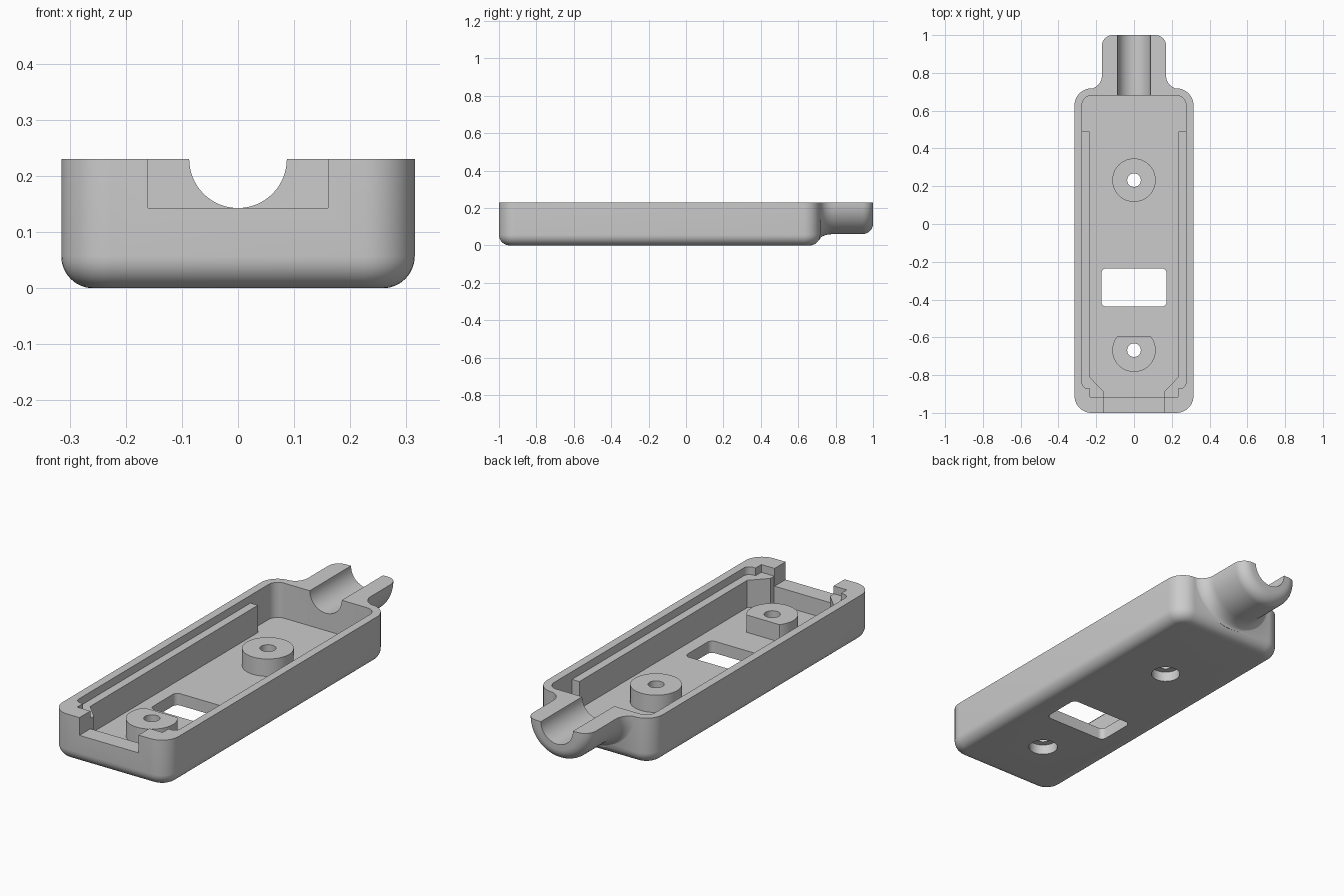
import bpy, bmesh, math
from mathutils import Vector

cube = bpy.data.objects.get("Cube")
if cube:
    bpy.data.objects.remove(cube, do_unlink=True)

TOP, FLOOR, LEDGE, BOSS = 0.23, 0.058, 0.192, 0.143
EDGE = 0.057

grey = bpy.data.materials.new("plain grey")
grey.use_nodes = True
grey.diffuse_color = (0.6, 0.6, 0.6, 1)
grey.node_tree.nodes["Principled BSDF"].inputs["Base Color"].default_value = (0.6, 0.6, 0.6, 1)


def rounded(corners, segs=10):
    """Outline from (x, y, radius) corners."""
    out = []
    for i, (x, y, r) in enumerate(corners):
        p = Vector((x, y, 0))
        if r <= 0:
            out.append(p)
            continue
        a = (Vector((*corners[i - 1][:2], 0)) - p).normalized()
        b = (Vector((*corners[(i + 1) % len(corners)][:2], 0)) - p).normalized()
        half = a.angle(b) / 2
        centre = p + (a + b).normalized() * (r / math.sin(half))
        start = (p + a * (r / math.tan(half)) - centre).normalized()
        end = (p + b * (r / math.tan(half)) - centre).normalized()
        out += [centre + start.slerp(end, k / segs).normalized() * r for k in range(segs + 1)]
    return out


def rect(x, y0, y1, r0=0, r1=0):
    return [(-x, y0, r0), (x, y0, r0), (x, y1, r1), (-x, y1, r1)]


def loft(name, rings):
    """Solid skinned through rings of equal point count."""
    bm = bmesh.new()
    rows = [[bm.verts.new(p) for p in ring] for ring in rings]
    n = len(rows[0])
    for low, high in zip(rows, rows[1:]):
        for i in range(n):
            j = (i + 1) % n
            bm.faces.new((low[i], low[j], high[j], high[i]))
    bm.faces.new(rows[0][::-1])
    bm.faces.new(rows[-1])
    bmesh.ops.recalc_face_normals(bm, faces=bm.faces)
    mesh = bpy.data.meshes.new(name)
    bm.to_mesh(mesh)
    bm.free()
    mesh.materials.append(grey)
    obj = bpy.data.objects.new(name, mesh)
    bpy.context.collection.objects.link(obj)
    return obj


def prism(name, corners, z0, z1):
    outline = rounded(corners)
    return loft(name, [[p + Vector((0, 0, z)) for p in outline] for z in (z0, z1)])


def ellipse(y, w, d, n=64):
    """Upright ring around the cable axis."""
    return [(w * math.cos(t), y, TOP + d * math.sin(t))
            for t in (2 * math.pi * i / n for i in range(n))]


def disc(name, y, r, z0, z1, n=48):
    ring = [(r * math.cos(2 * math.pi * i / n), y + r * math.sin(2 * math.pi * i / n)) for i in range(n)]
    return loft(name, [[(*p, z) for p in ring] for z in (z0, z1)])


def combine(target, tool, operation):
    mod = target.modifiers.new(operation, 'BOOLEAN')
    mod.operation, mod.solver, mod.object = operation, 'EXACT', tool
    bpy.context.view_layer.objects.active = target
    bpy.ops.object.modifier_apply(modifier=mod.name)
    bpy.data.objects.remove(tool, do_unlink=True)


# Outer shell with a rounded lower edge
rings = []
for k in range(9):
    a = math.pi / 2 * k / 8
    inset = EDGE * (1 - math.sin(a))
    r = 0.09 - inset
    z = Vector((0, 0, EDGE * (1 - math.cos(a))))
    rings.append([p + z for p in rounded(rect(0.315 - inset, -1 + inset, 0.718 - inset, r, r))])
rings.append([Vector((p.x, p.y, 0.3)) for p in rings[-1]])
shell = loft("case_half", rings)

# Cable neck: flared root, straight barrel, rounded end
neck = [ellipse(0.64, 0.24, 0.165)]
for k in range(11):
    s, c = math.sin(math.pi / 20 * k), math.cos(math.pi / 20 * k)
    neck.append(ellipse(0.785 - 0.07 * c, 0.24 - 0.07 * s, 0.2 - 0.03 * s))
for k in range(9):
    s, c = math.sin(math.pi / 16 * k), math.cos(math.pi / 16 * k)
    r = 0.17 - EDGE * (1 - c)
    neck.append(ellipse(1 - EDGE * (1 - s), r, r))
combine(shell, loft("neck", neck), 'UNION')

# Flat parting face, then the stepped cavity
cut = 'DIFFERENCE'
combine(shell, prism("parting_cutter", rect(0.6, -1.2, 1.2), TOP, 0.6), cut)
combine(shell, prism("upper_cavity", rect(0.275, -0.87, 0.68, 0.03, 0.05), LEDGE, 0.4), cut)
combine(shell, prism("upper_step", rect(0.232, -0.915, -0.7), LEDGE, 0.41), cut)
side = [(0.162, -0.915, 0), (0.162, -0.885, 0), (0.235, -0.81, 0),
        (0.235, 0.49, 0), (0.275, 0.49, 0), (0.275, 0.68, 0.05)]
lower = side + [(-x, y, r) for x, y, r in reversed(side)]
combine(shell, prism("lower_cavity", lower, FLOOR, 0.42), cut)

# Front connector notch, cable channel and window
combine(shell, prism("front_notch", rect(0.16, -1.1, -0.9), 0.143, 0.43), cut)
combine(shell, loft("cable_channel", [ellipse(0.6, 0.087, 0.087), ellipse(1.1, 0.087, 0.087)]), cut)
combine(shell, prism("window", rect(0.172, -0.437, -0.235, 0.025, 0.025), -0.1, 0.2), cut)

# Screw bosses, the front one trimmed flat beside the window
for y, trimmed in ((0.232, False), (-0.668, True)):
    boss = disc("boss", y, 0.115, FLOOR - 0.02, BOSS)
    if trimmed:
        combine(boss, prism("boss_trim", rect(0.3, -0.596, -0.4), -0.1, 0.3), cut)
    combine(shell, boss, 'UNION')
    combine(shell, disc("screw_hole", y, 0.036, -0.1, 0.3), cut)
    combine(shell, disc("screw_recess", y, 0.067, -0.1, 0.05), cut)

# Smooth curves, crisp edges
bpy.ops.object.select_all(action='DESELECT')
shell.select_set(True)
bpy.context.view_layer.objects.active = shell
bpy.ops.object.shade_smooth_by_angle(angle=math.radians(30))
